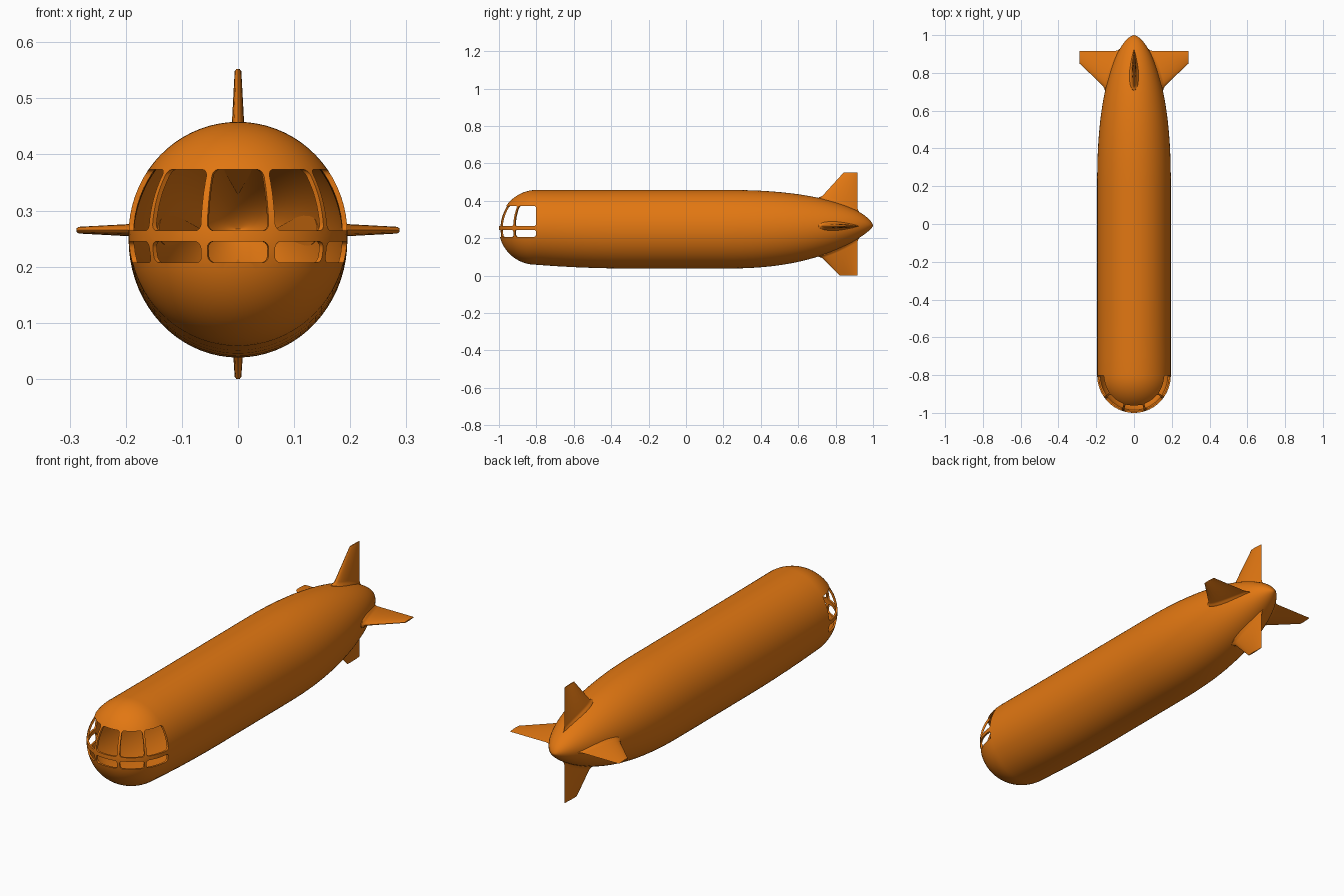
import bpy
import bmesh
from math import sin, cos, pi, radians, sqrt

if "Cube" in bpy.data.objects:
    bpy.data.objects.remove(bpy.data.objects["Cube"])

orange = bpy.data.materials.new("orange paint")
orange.use_nodes = True
orange.diffuse_color = (0.76, 0.185, 0.006, 1)
orange.node_tree.nodes["Principled BSDF"].inputs["Base Color"].default_value = (0.76, 0.185, 0.006, 1)


def loft(bm, rings, poles=None):
    """Skin closed rings of points; close with caps or pole points."""
    loops = [[bm.verts.new(p) for p in ring] for ring in rings]
    n = len(loops[0])
    for a, b in zip(loops, loops[1:]):
        for i in range(n):
            j = (i + 1) % n
            bm.faces.new((a[i], a[j], b[j], b[i]))
    if poles:
        for loop, pole in ((loops[0], poles[0]), (loops[-1], poles[1])):
            tip = bm.verts.new(pole)
            for i in range(n):
                bm.faces.new((loop[i], loop[(i + 1) % n], tip))
    else:
        bm.faces.new(loops[0])
        bm.faces.new(loops[-1])


def finish(bm, name):
    bmesh.ops.recalc_face_normals(bm, faces=bm.faces[:])
    mesh = bpy.data.meshes.new(name)
    bm.to_mesh(mesh)
    bm.free()
    mesh.materials.append(orange)
    obj = bpy.data.objects.new(name, mesh)
    bpy.context.collection.objects.link(obj)
    return obj


def smooth(obj):
    bpy.ops.object.select_all(action='DESELECT')
    obj.select_set(True)
    bpy.context.view_layer.objects.active = obj
    bpy.ops.object.shade_smooth_by_angle(angle=radians(35))


def hull(y):
    """Half width, top and bottom of the fuselage at station y."""
    if y < -0.8:
        g = sqrt(max(0, 1 - ((y + 0.8) / 0.2) ** 2))
        return 0.195 * g, 0.25 + 0.208 * g, 0.25 - 0.192 * g
    if y < 0.2:
        rise = 0.02 * (max(0, -0.3 - y) / 0.5) ** 2
        return 0.195, 0.458, 0.038 + rise
    f = max(0, 1 - ((y - 0.2) / 0.8) ** 2.4) ** 0.6
    return 0.195 * f, 0.265 + 0.193 * f, 0.265 - 0.227 * f ** 1.35


# Fuselage: rounded nose, long tube, tapering tail, hollow inside
stations = [-0.8 - 0.2 * cos(pi / 2 * i / 18) for i in range(1, 18)]
stations += [-0.8 + i / 10 for i in range(10)]
stations += [0.2 + 0.8 * sin(pi / 2 * i / 24) for i in range(24)]
SIDES = 72
rings = []
for y in stations:
    w, top, bottom = hull(y)
    mid, h = (top + bottom) / 2, (top - bottom) / 2
    rings.append([(w * cos(2 * pi * k / SIDES), y, mid + h * sin(2 * pi * k / SIDES))
                  for k in range(SIDES)])
bm = bmesh.new()
loft(bm, rings, ((0, -1, 0.25), (0, 1, 0.265)))
fuselage = finish(bm, "fuselage")

# Window cutters: rounded wedges radiating from the nose centre
def window(bm, a0, a1, z0, z1, radius=0.012):
    mid = (a0 + a1) / 2
    scale = 0.195
    outline = []
    half_w, half_h = (a1 - a0) / 2 * scale - radius, (z1 - z0) / 2 - radius
    for corner, (sx, sz) in enumerate(((1, 1), (-1, 1), (-1, -1), (1, -1))):
        for i in range(6):
            t = pi / 2 * (corner + i / 5)
            outline.append(((sx * half_w + radius * cos(t)) / scale,
                            (z0 + z1) / 2 + sz * half_h + radius * sin(t)))
    wedge = []
    for dist in (0.08, 0.3):
        wedge.append([(dist / cos(a) * sin(mid + a), -0.8 - dist / cos(a) * cos(mid + a), z)
                      for a, z in outline])
    loft(bm, wedge)


bm = bmesh.new()
for low, high in ((-89.5, -54), (-51, -19.5), (-16, 16), (19.5, 51), (54, 89.5)):
    window(bm, radians(low), radians(high), 0.207, 0.245)
    window(bm, radians(low), radians(high), 0.264, 0.373)
cutter = finish(bm, "window_cutter")
cutter.hide_render = True

shell = fuselage.modifiers.new("shell", 'SOLIDIFY')
shell.thickness = 0.009
shell.offset = -1
cut = fuselage.modifiers.new("windows", 'BOOLEAN')
cut.object = cutter
cut.operation = 'DIFFERENCE'
cut.solver = 'EXACT'
depsgraph = bpy.context.evaluated_depsgraph_get()
baked = bpy.data.meshes.new_from_object(fuselage.evaluated_get(depsgraph))
fuselage.modifiers.clear()
fuselage.data = baked
bpy.data.objects.remove(cutter)
smooth(fuselage)


# Tail fins: airfoil blades whose flared roots follow the hull
def fin(name, base, place, tip, tip_lead):
    # (height above hull or None for the tip, leading y, trailing y, half thickness)
    sections = [(-0.012, 0.705, 0.928, 0.028), (0.002, 0.708, 0.926, 0.023),
                (0.006, 0.716, 0.92, 0.018), (0.016, 0.73, 0.917, 0.0135),
                (None, tip_lead, 0.917, 0.006), (None, tip_lead + 0.002, 0.916, 0.003)]
    chord = [(1 - cos(pi * i / 12)) / 2 for i in range(13)]
    rings = []
    for index, (lift, lead, trail, thick) in enumerate(sections):
        ring = []
        path = [(s, 1) for s in chord] + [(s, -1) for s in chord[-2:0:-1]]
        for s, side in path:
            y = lead + (trail - lead) * s
            t = side * thick * sqrt(s) * (1 - s) / 0.385
            reach = base(y) + lift if lift is not None else tip - 0.004 * (5 - index)
            ring.append(place(reach, y, t))
        rings.append(ring)
    bm = bmesh.new()
    loft(bm, rings)
    smooth(finish(bm, name))


fin("upper_fin", lambda y: hull(y)[1], lambda r, y, t: (t, y, r), 0.552, 0.84)
fin("lower_fin", lambda y: -hull(y)[2], lambda r, y, t: (t, y, -r), 0.0, 0.82)
for name, side in (("left_fin", 1), ("right_fin", -1)):
    fin(name, lambda y: hull(y)[0], lambda r, y, t: (side * r, y, 0.265 + t), 0.288, 0.846)
